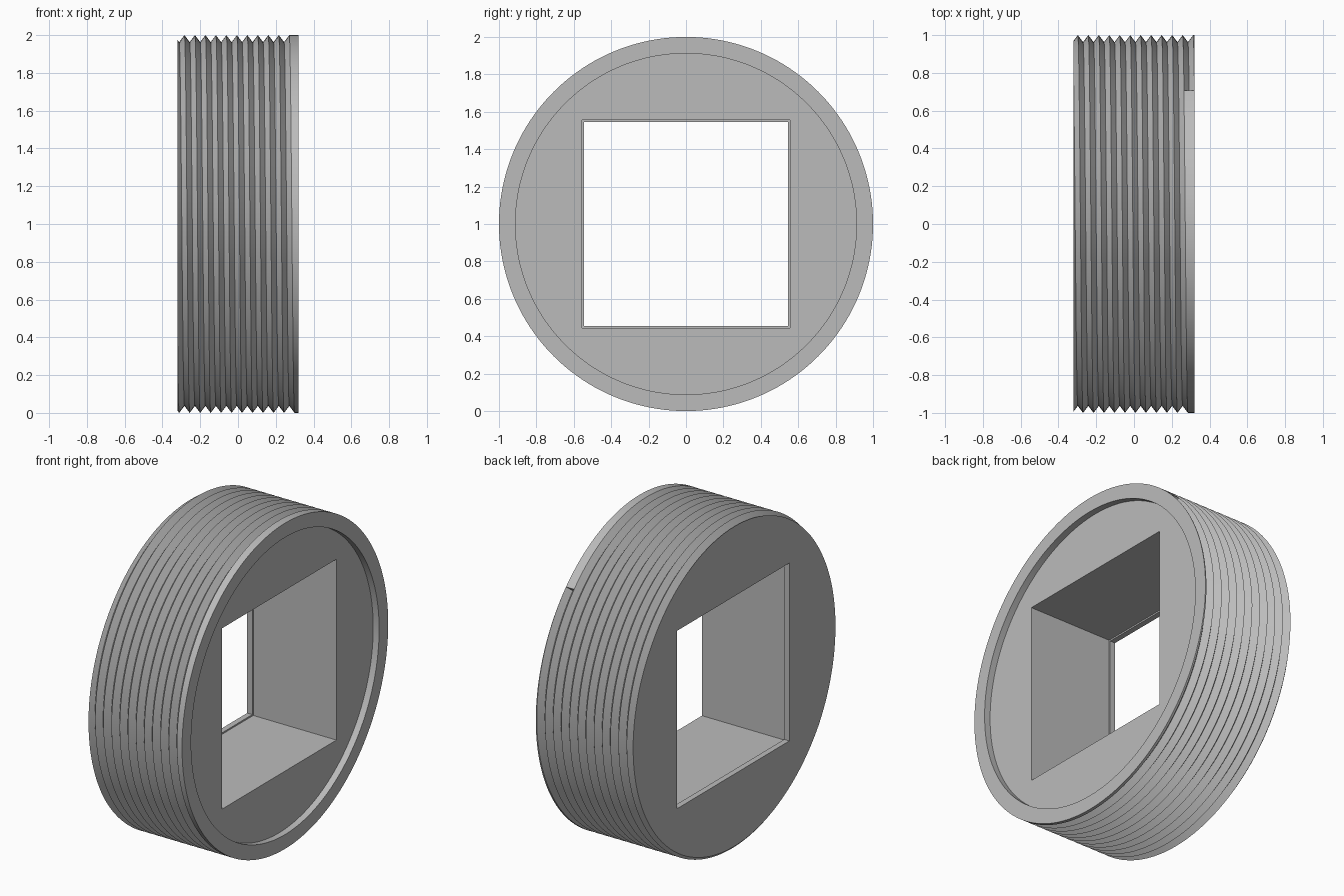
import bpy
import bmesh
from math import cos, sin, pi

cube = bpy.data.objects.get("Cube")
if cube:
    bpy.data.objects.remove(cube, do_unlink=True)

HALF = 0.32          # half thickness along x
PITCH = 0.0555       # thread pitch
DEPTH = 0.037        # thread depth
SEGMENTS = 160       # a multiple of 8, so the square corners are exact
ROWS = 28            # crests and valleys along the helix
HOLE, LIP = 0.555, 0.546
LIP_WIDTH, RECESS, RECESS_RADIUS = 0.035, 0.04, 0.912


def thread_point(turn, row):
    """Crest (even row) or valley (odd row), trimmed at the plain end."""
    x = max(HALF - PITCH * (turn + row / 2), -HALF)
    phase = ((HALF - x) / PITCH - turn) % 1
    return x, 1 - DEPTH * (1 - abs(2 * phase - 1))


def square(size, angle):
    """Distance from the axis to a square outline."""
    return size / max(abs(cos(angle)), abs(sin(angle)))


def section(turn, angle):
    """Closed (x, radius) outline: thread, plain end, square hole, recess."""
    pts = [(HALF, 1)] + [thread_point(turn, k) for k in range(ROWS)]
    pts += [(-HALF, square(LIP, angle)),
            (LIP_WIDTH - HALF, square(LIP, angle)),
            (LIP_WIDTH - HALF, square(HOLE, angle)),
            (HALF - RECESS, square(HOLE, angle)),
            (HALF - RECESS, RECESS_RADIUS),
            (HALF, RECESS_RADIUS)]
    return pts


# Sweep the outline once around the axis, following the helix
bm = bmesh.new()
columns = []
for i in range(SEGMENTS + 1):
    turn = i / SEGMENTS
    angle = pi / 4 - 2 * pi * turn
    columns.append([bm.verts.new((x, r * cos(angle), 1 + r * sin(angle)))
                    for x, r in section(turn, angle)])
for a, b in zip(columns, columns[1:]):
    for j in range(len(a)):
        k = (j + 1) % len(a)
        bm.faces.new((a[j], a[k], b[k], b[j]))

# Wall where the thread groove stops
bm.faces.new(columns[0][1:4])
bmesh.ops.remove_doubles(bm, verts=bm.verts, dist=0.00002)
bmesh.ops.recalc_face_normals(bm, faces=bm.faces)

mesh = bpy.data.meshes.new("threaded_plug")
bm.to_mesh(mesh)
bm.free()
plug = bpy.data.objects.new("threaded_plug", mesh)
bpy.context.collection.objects.link(plug)

# Single grey material
grey = bpy.data.materials.new("plain_grey")
grey.use_nodes = True
colour = (0.5, 0.5, 0.5, 1)
grey.diffuse_color = colour
grey.node_tree.nodes["Principled BSDF"].inputs["Base Color"].default_value = colour
mesh.materials.append(grey)

bpy.context.view_layer.objects.active = plug
plug.select_set(True)
bpy.ops.object.shade_smooth_by_angle(angle=pi / 6)
